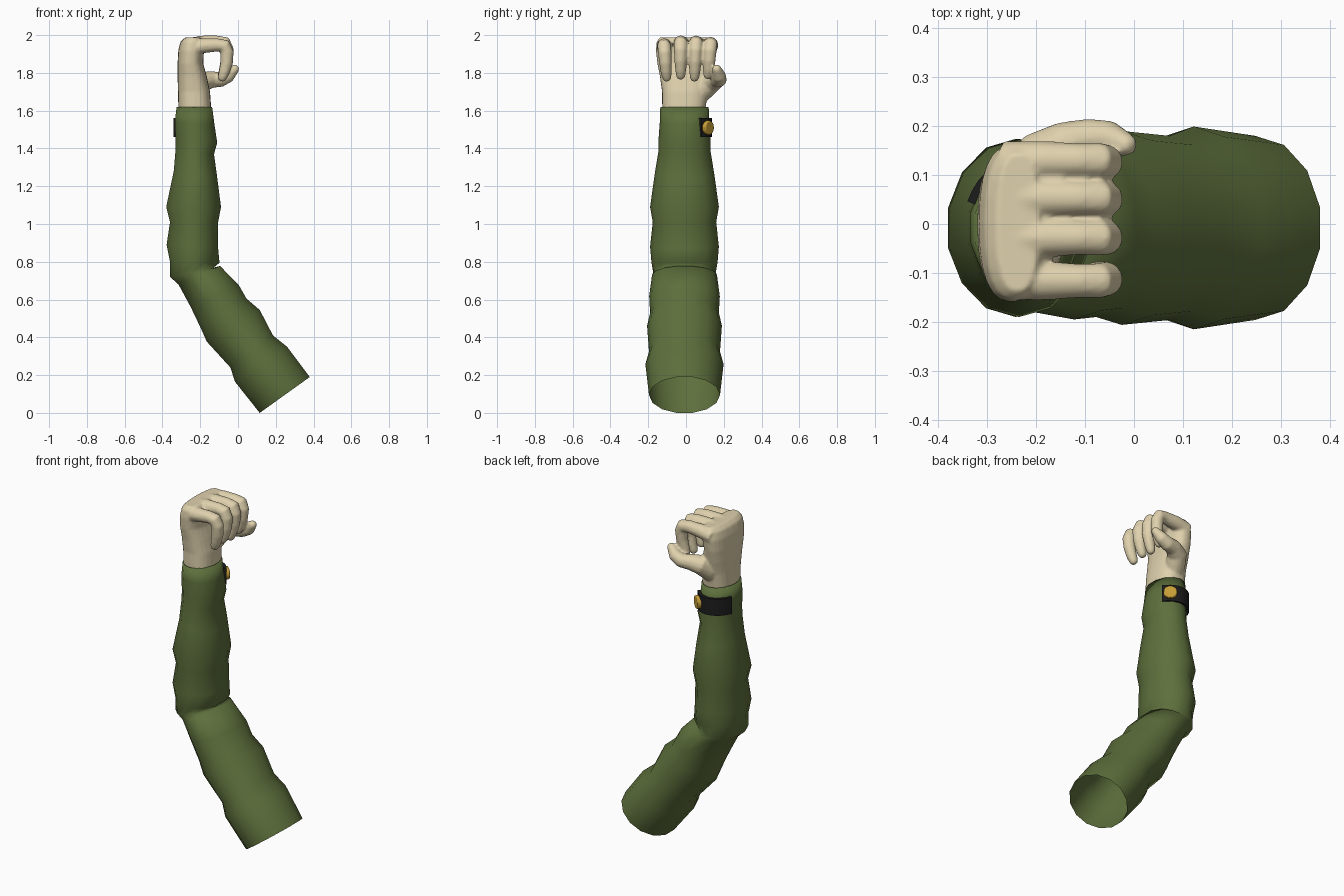
import bpy, bmesh, math
from mathutils import Vector

if "Cube" in bpy.data.objects:
    bpy.data.objects.remove(bpy.data.objects["Cube"])


def material(name, rgb):
    m = bpy.data.materials.new(name)
    m.diffuse_color = (*rgb, 1)
    m.use_nodes = True
    m.node_tree.nodes["Principled BSDF"].inputs["Base Color"].default_value = m.diffuse_color
    return m


GREEN = material("sleeve_green", (0.11, 0.16, 0.045))
SKIN = material("skin", (0.74, 0.64, 0.42))
BLACK = material("strap_black", (0.012, 0.012, 0.012))
GOLD = material("button_gold", (0.58, 0.35, 0.04))


def loft(bm, rings, capped=True):
    """Join rings of equal point count with quads."""
    rows = [[bm.verts.new(p) for p in r] for r in rings]
    n = len(rows[0])
    for a, b in zip(rows, rows[1:]):
        for i in range(n):
            j = (i + 1) % n
            bm.faces.new((a[i], a[j], b[j], b[i]))
    if capped:
        bm.faces.new(rows[0][::-1])
        bm.faces.new(rows[-1])


def finish(bm, name, mat):
    bmesh.ops.recalc_face_normals(bm, faces=bm.faces)
    me = bpy.data.meshes.new(name)
    bm.to_mesh(me)
    bm.free()
    me.materials.append(mat)
    me.shade_smooth()
    ob = bpy.data.objects.new(name, me)
    bpy.context.collection.objects.link(ob)
    return ob


def sharpen(ob):
    bpy.ops.object.select_all(action='DESELECT')
    ob.select_set(True)
    bpy.context.view_layer.objects.active = ob
    bpy.ops.object.shade_smooth_by_angle(angle=math.radians(35))


def tube(bm, path, ref, n=12):
    """Round limb through (x, y, z, radius) points with a rounded tip."""
    pts = [Vector(p[:3]) for p in path]
    rad = [p[3] for p in path]
    t = (pts[-1] - pts[-2]).normalized()
    tip, r = pts[-1], rad[-1]
    pts += [tip + t * r * 0.6, tip + t * r * 0.9]
    rad += [r * 0.8, r * 0.4]
    rings = []
    for i, (p, r) in enumerate(zip(pts, rad)):
        d = (pts[min(i + 1, len(pts) - 1)] - pts[max(i - 1, 0)]).normalized()
        u = (ref - d * ref.dot(d)).normalized()
        v = d.cross(u)
        rings.append([p + r * (u * math.cos(a) + v * math.sin(a))
                      for a in (math.tau * k / n for k in range(n))])
    loft(bm, rings)


# Sleeve: open 14-sided tube; outer (x, z), inner (x, z), half depth
SLEEVE = [
    (0.115, 0.0, 0.38, 0.19, .188), (-0.016, 0.165, 0.26, 0.35, .207),
    (-0.04, 0.24, 0.185, 0.41, .188), (-0.165, 0.377, 0.115, 0.545, .198),
    (-0.20, 0.455, 0.045, 0.605, .182), (-0.25, 0.56, 0.005, 0.675, .187),
    (-0.315, 0.68, -0.095, 0.778, .172), (-0.36, 0.72, -0.13, 0.768, .166),
    (-0.36, 0.80, -0.098, 0.795, .175), (-0.378, 0.89, -0.105, 0.87, .182),
    (-0.36, 1.01, -0.105, 1.01, .168), (-0.38, 1.09, -0.09, 1.09, .182),
    (-0.34, 1.28, -0.11, 1.245, .158), (-0.33, 1.40, -0.127, 1.37, .138),
    (-0.33, 1.45, -0.11, 1.43, .138), (-0.335, 1.54, -0.125, 1.53, .131),
    (-0.325, 1.62, -0.137, 1.62, .128), (-0.312, 1.61, -0.15, 1.61, .112)]
rings = []
for x0, z0, x1, z1, h in SLEEVE:
    c = Vector(((x0 + x1) / 2, -0.008, (z0 + z1) / 2))
    a = Vector(((x1 - x0) / 2, 0, (z1 - z0) / 2)) / math.cos(math.pi / 14)
    rings.append([c + a * math.cos(t) + Vector((0, h * math.sin(t), 0))
                  for t in (math.tau * (k + .5) / 14 for k in range(14))])
bm = bmesh.new()
loft(bm, rings, capped=False)
finish(bm, "sleeve", GREEN)

# Palm: rounded sections z, x0, x1, y0, y1
PALM = [
    (1.55, -.308, -.150, -.112, .092), (1.62, -.316, -.142, -.126, .105),
    (1.70, -.318, -.148, -.127, .115), (1.78, -.320, -.165, -.138, .135),
    (1.85, -.320, -.184, -.152, .150), (1.92, -.316, -.180, -.160, .162),
    (1.965, -.305, -.180, -.156, .158), (1.988, -.28, -.195, -.14, .145)]


def rounded(v):
    return math.copysign(abs(v) ** 0.8, v)


bm = bmesh.new()
loft(bm, [[Vector(((x0 + x1) / 2 + (x1 - x0) / 2 * rounded(math.cos(t)),
                   (y0 + y1) / 2 + (y1 - y0) / 2 * rounded(math.sin(t)), z))
           for t in (math.tau * k / 24 for k in range(24))]
          for z, x0, x1, y0, y1 in PALM])

# Fingers: knuckle row, bent down at the middle joint
FINGER = [(-.27, 1.94, .040), (-.19, 1.955, .041), (-.11, 1.96, .036),
          (-.07, 1.955, .037), (-.058, 1.925, .037), (-.06, 1.87, .034),
          (-.072, 1.825, .030), (-.082, 1.80, .026)]
for base, end, dz, drop in ((-.116, -.102, -.012, .01), (-.028, -.028, .003, .015),
                            (.053, .045, .003, .025), (.130, .116, -.004, .005)):
    path = []
    for i, (x, z, r) in enumerate(FINGER):
        f = max(0, i - 3) / 4
        path.append((x, base + (end - base) * f, z + dz - drop * f, r * 0.98))
    tube(bm, path, Vector((0, 1, 0)))

# Thumb: from the wrist side, out and forward
tube(bm, [(-.235, .045, 1.66, .050), (-.215, .095, 1.71, .055),
          (-.19, .138, 1.752, .055), (-.14, .165, 1.765, .045),
          (-.09, .176, 1.765, .040), (-.05, .175, 1.785, .036),
          (-.018, .163, 1.82, .025)], Vector((0, 0, 1)))
hand = finish(bm, "hand", SKIN)
m = hand.modifiers.new("blend", 'REMESH')
m.mode = 'VOXEL'
m.voxel_size = 0.007
m.use_smooth_shade = True
s = hand.modifiers.new("soften", 'SMOOTH')
s.factor = 0.5
s.iterations = 4

# Cuff strap wrapped round the back of the wrist
CX, CY, A, B, Z = -.228, -.008, .107, .131, 1.51
rings = []
for k in range(13):
    t = math.radians(38 + (158 - 38) * k / 12)
    rings.append([Vector((CX + (A + o) * math.cos(t), CY + (B + o) * math.sin(t), Z + h))
                  for o, h in ((-.005, -.05), (.014, -.05), (.014, .05), (-.005, .05))])
bm = bmesh.new()
loft(bm, rings)
sharpen(finish(bm, "cuff_strap", BLACK))

# Button on the strap end
t = math.radians(58)
normal = Vector((math.cos(t) / A, math.sin(t) / B, 0)).normalized()
pos = Vector((CX + A * math.cos(t), CY + B * math.sin(t), Z)) + normal * .015
bpy.ops.mesh.primitive_cylinder_add(vertices=20, radius=.038, depth=.03, location=pos,
                                    rotation=normal.to_track_quat('Z', 'Y').to_euler())
button = bpy.context.object
button.name = "button"
button.data.materials.append(GOLD)
bev = button.modifiers.new("edge", 'BEVEL')
bev.width = .006
bev.segments = 2
sharpen(button)
